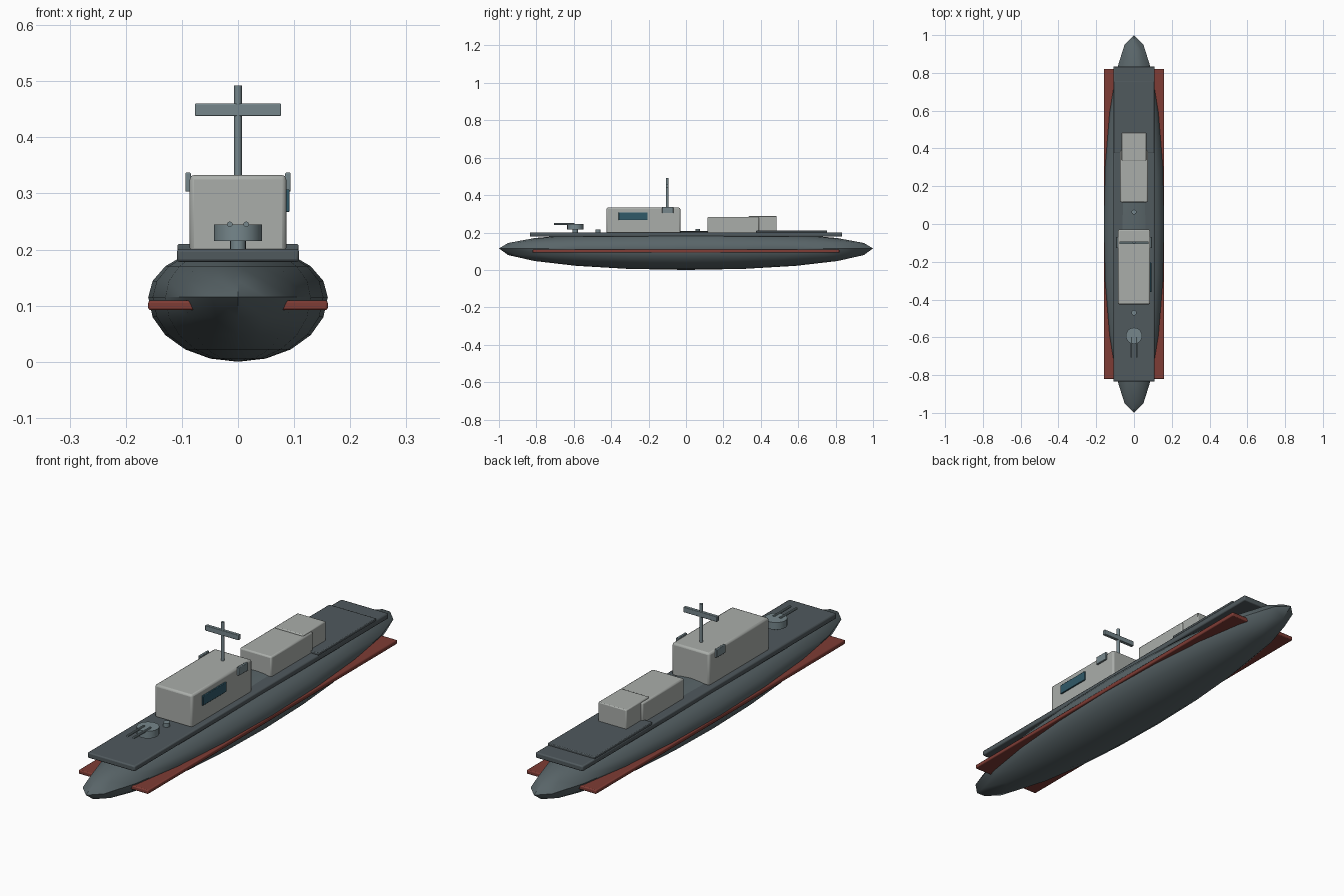
import bpy, bmesh
from math import radians, pi

if "Cube" in bpy.data.objects:
    bpy.data.objects.remove(bpy.data.objects["Cube"])


def material(name, rgb):
    m = bpy.data.materials.new(name)
    m.diffuse_color = (*rgb, 1)
    m.use_nodes = True
    m.node_tree.nodes["Principled BSDF"].inputs["Base Color"].default_value = m.diffuse_color
    return m


HULL = material("hull_grey", (0.10, 0.13, 0.14))
DECK = material("deck_grey", (0.08, 0.10, 0.11))
HOUSE = material("house_grey", (0.40, 0.42, 0.40))
METAL = material("metal_grey", (0.18, 0.24, 0.26))
GLASS = material("glass", (0.03, 0.10, 0.14))
RED = material("red", (0.21, 0.045, 0.035))


def finish(ob, name, mat):
    ob.name = name
    ob.data.materials.append(mat)
    bpy.ops.object.shade_smooth_by_angle(angle=radians(35))
    return ob


def box(name, x, y, z, mat, bevel=0.004):
    """Bevelled box from (min, max) pairs."""
    spans = (x, y, z)
    bpy.ops.mesh.primitive_cube_add(size=1, location=[(a + b) / 2 for a, b in spans])
    ob = bpy.context.object
    ob.scale = [b - a for a, b in spans]
    bpy.ops.object.transform_apply(location=False, rotation=False, scale=True)
    finish(ob, name, mat)
    if bevel:
        mod = ob.modifiers.new("bevel", 'BEVEL')
        mod.width, mod.segments = bevel, 2
    return ob


def rod(name, r, depth, loc, mat, rot=(0, 0, 0), sides=16):
    bpy.ops.mesh.primitive_cylinder_add(vertices=sides, radius=r, depth=depth,
                                        location=loc, rotation=rot)
    return finish(bpy.context.object, name, mat)


# Hull: stretched sphere, shallower above its widest line
bpy.ops.mesh.primitive_uv_sphere_add(segments=20, ring_count=10, radius=1)
hull = bpy.context.object
for v in hull.data.vertices:
    v.co.x *= 0.16
    v.co.z = 0.115 + v.co.z * (0.094 if v.co.z > 0 else 0.115)
finish(hull, "hull", HULL)
bpy.ops.object.shade_smooth()

# Waterline band and decks
box("waterline_band", (-0.16, 0.16), (-0.82, 0.82), (0.092, 0.109), RED)
box("main_deck", (-0.109, 0.109), (-0.835, 0.835), (0.178, 0.201), DECK, 0.005)
box("aft_deck", (-0.108, 0.108), (0.375, 0.755), (0.198, 0.21), DECK, 0.003)

# Bridge house with side window and bridge wings
box("bridge_house", (-0.086, 0.086), (-0.425, -0.03), (0.195, 0.333), HOUSE, 0.008)
box("side_window", (0.082, 0.092), (-0.36, -0.205), (0.267, 0.307), GLASS, 0.002)
for side, s in (("left", -1), ("right", 1)):
    box("bridge_wing_" + side, sorted((s * 0.084, s * 0.094)), (-0.128, -0.068),
        (0.303, 0.337), METAL, 0.002)

# Mast and yard
rod("mast", 0.007, 0.172, (0, -0.1, 0.406), METAL, sides=12)
box("mast_yard", (-0.077, 0.077), (-0.107, -0.093), (0.438, 0.46), METAL, 0.002)

# Aft houses
box("aft_house", (-0.073, 0.073), (0.115, 0.39), (0.195, 0.283), HOUSE, 0.006)
box("hangar", (-0.065, 0.065), (0.335, 0.485), (0.2, 0.289), HOUSE, 0.004)

# Gun turret with twin barrels
rod("turret_base", 0.014, 0.02, (0, -0.592, 0.208), METAL)
rod("turret", 0.043, 0.03, (0, -0.592, 0.230), METAL, sides=20)
for side, s in (("left", -1), ("right", 1)):
    rod("gun_barrel_" + side, 0.005, 0.11, (s * 0.0145, -0.652, 0.245), METAL,
        (pi / 2, 0, 0), 10)

# Small deck fittings fore and aft of the bridge
rod("fore_hatch", 0.014, 0.022, (0, -0.47, 0.206), METAL)
rod("mid_hatch", 0.013, 0.022, (0, 0.063, 0.208), METAL)
